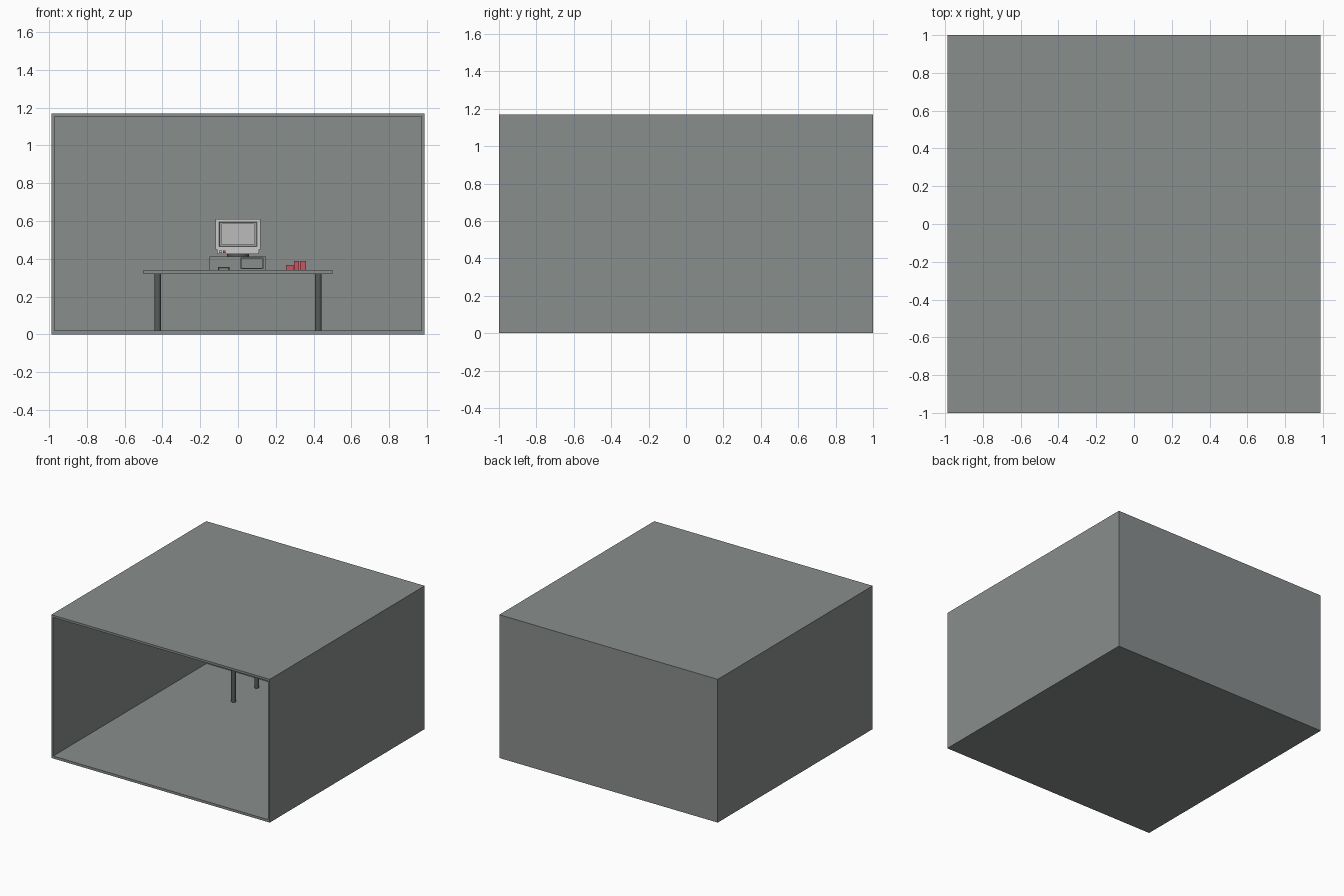
import bpy, bmesh, math

if "Cube" in bpy.data.objects:
    bpy.data.objects.remove(bpy.data.objects["Cube"])


def material(name, rgb):
    m = bpy.data.materials.new(name)
    m.diffuse_color = (*rgb, 1)
    m.use_nodes = True
    m.node_tree.nodes["Principled BSDF"].inputs["Base Color"].default_value = m.diffuse_color
    return m


GREY = material("slate_grey", (0.25, 0.27, 0.265))
DARK = material("dark_grey", (0.1, 0.105, 0.105))
LIGHT = material("light_plastic", (0.62, 0.62, 0.62))
GLASS = material("screen_grey", (0.5, 0.5, 0.5))
RED = material("red", (0.6, 0.09, 0.12))


def finish(name, bm, mat):
    bmesh.ops.recalc_face_normals(bm, faces=bm.faces)
    me = bpy.data.meshes.new(name)
    bm.to_mesh(me)
    bm.free()
    ob = bpy.data.objects.new(name, me)
    bpy.context.collection.objects.link(ob)
    me.materials.append(mat)
    return ob


def loft(name, rings, mat=GREY):
    """Skin rectangles (y, x0, x1, z0, z1) in order and cap both ends."""
    bm = bmesh.new()
    loops = [[bm.verts.new(p) for p in ((x0, y, z0), (x1, y, z0), (x1, y, z1), (x0, y, z1))]
             for y, x0, x1, z0, z1 in rings]
    for a, b in zip(loops, loops[1:]):
        for i in range(4):
            j = (i + 1) % 4
            bm.faces.new((a[i], a[j], b[j], b[i]))
    bm.faces.new(loops[0])
    bm.faces.new(loops[-1])
    return finish(name, bm, mat)


def box(name, x, y, z, mat=GREY):
    return loft(name, [(y[0], *x, *z), (y[1], *x, *z)], mat)


def cylinder(name, x, y, z, r, mat=GREY, n=16):
    bm = bmesh.new()
    bmesh.ops.create_cone(bm, cap_ends=True, segments=n, radius1=r, radius2=r, depth=z[1] - z[0])
    bmesh.ops.translate(bm, verts=bm.verts, vec=(x, y, (z[0] + z[1]) / 2))
    ob = finish(name, bm, mat)
    for p in ob.data.polygons:
        p.use_smooth = abs(p.normal.z) < 0.5
    return ob


# Room shell, open at the front
loft("room_shell", [(1, -0.987, 0.987, 0, 1.17), (-1, -0.987, 0.987, 0, 1.17),
                    (-1, -0.97, 0.97, 0.02, 1.152), (0.98, -0.97, 0.97, 0.02, 1.152)])

# Desk
box("desk_top", (-0.5, 0.5), (0.475, 0.925), (0.32, 0.34))
for sx in (-1, 1):
    for y, row in ((0.55, "front"), (0.848, "back")):
        cylinder(f"{row}_leg_{'left' if sx < 0 else 'right'}", sx * 0.425, y, (0.02, 0.32), 0.018, DARK)

# Computer case with a recessed drive bay
box("computer_case", (-0.152, 0.148), (0.58, 0.86), (0.34, 0.412))
loft("drive_bay", [(0.59, 0.012, 0.134, 0.346, 0.407), (0.56, 0.012, 0.134, 0.346, 0.407),
                   (0.56, 0.018, 0.128, 0.352, 0.401), (0.577, 0.018, 0.128, 0.352, 0.401)])

# Monitor: tapered tube housing, bezel and recessed screen
loft("monitor", [(0.84, -0.075, 0.075, 0.475, 0.575), (0.72, -0.095, 0.095, 0.46, 0.595),
                 (0.65, -0.12, 0.12, 0.448, 0.61), (0.6, -0.12, 0.12, 0.448, 0.61),
                 (0.6, -0.1, 0.1, 0.464, 0.595), (0.612, -0.095, 0.095, 0.467, 0.592)], LIGHT)
box("screen", (-0.088, 0.088), (0.604, 0.62), (0.472, 0.586), GLASS)
box("control_panel", (-0.112, 0.112), (0.605, 0.7), (0.424, 0.45), LIGHT)
for i, (x, mat) in enumerate(((-0.1, LIGHT), (-0.08, RED))):
    box(f"button_{i}", (x, x + 0.014), (0.59, 0.606), (0.43, 0.444), mat)
cylinder("monitor_stand", 0, 0.7, (0.41, 0.427), 0.058, DARK, 24)

# Mouse in front of the case
loft("mouse", [(0.515, -0.1, -0.05, 0.34, 0.35), (0.53, -0.105, -0.045, 0.34, 0.357),
               (0.56, -0.105, -0.045, 0.34, 0.355)])

# Red desk items
box("small_red_box", (0.253, 0.295), (0.63, 0.7), (0.34, 0.367), RED)
box("red_book_a", (0.297, 0.323), (0.63, 0.74), (0.34, 0.388), RED)
box("red_book_b", (0.328, 0.361), (0.63, 0.74), (0.34, 0.388), RED)
